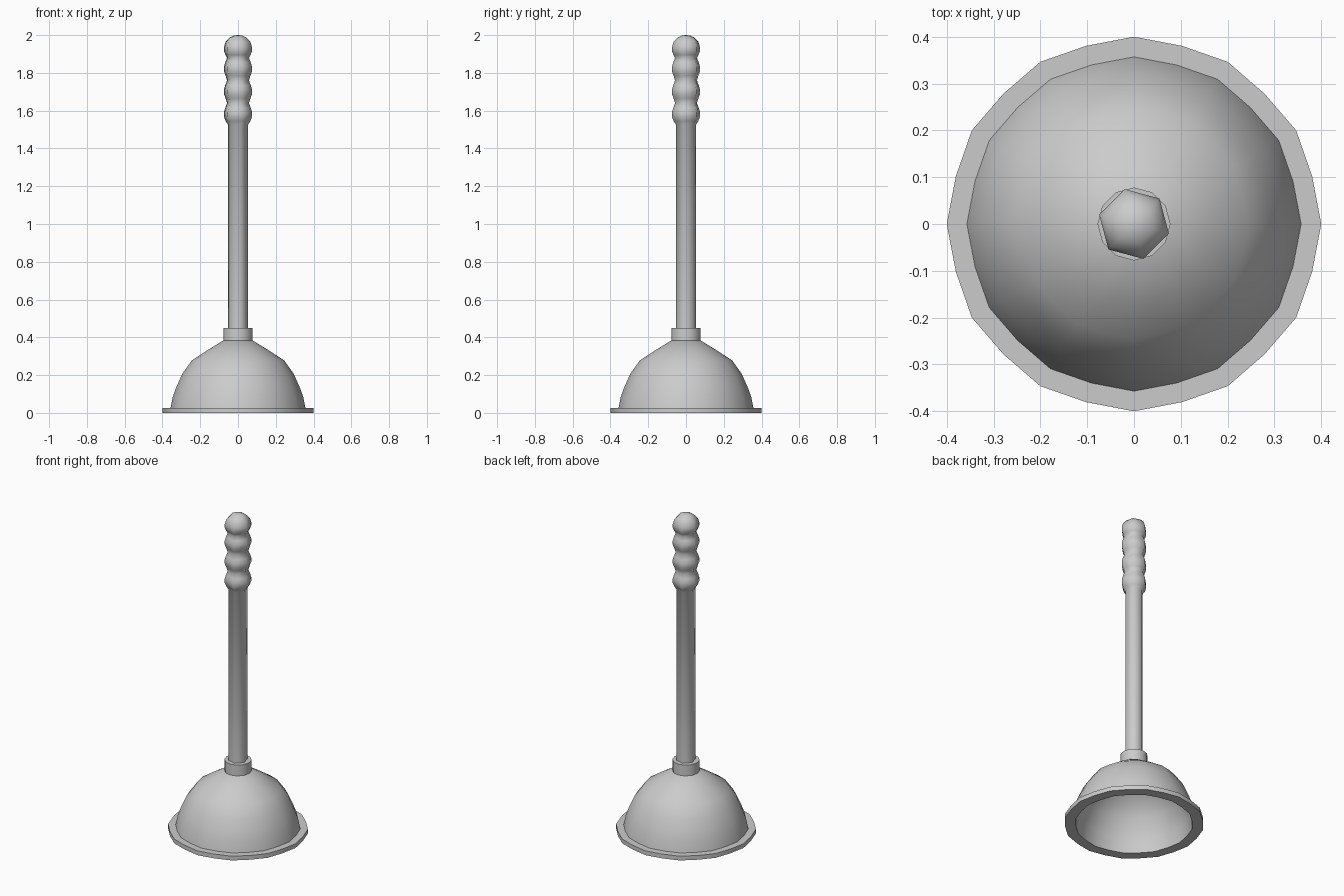
import bpy, bmesh, math

if "Cube" in bpy.data.objects:
    bpy.data.objects.remove(bpy.data.objects["Cube"])


def lathe(name, profile, sides, turn=0.0, mid_scale=1.0, closed=False, angle=50):
    """Spin an (r, z) profile about z; odd columns can be pulled in slightly."""
    bm = bmesh.new()
    rings = []
    for r, z in profile:
        if r == 0:
            rings.append([bm.verts.new((0, 0, z))] * sides)
            continue
        ring = []
        for i in range(sides):
            a = turn + 2 * math.pi * i / sides
            k = r * (mid_scale if i % 2 else 1.0)
            ring.append(bm.verts.new((k * math.cos(a), k * math.sin(a), z)))
        rings.append(ring)
    pairs = list(zip(rings, rings[1:]))
    if closed:
        pairs.append((rings[-1], rings[0]))
    for lo, hi in pairs:
        for i in range(sides):
            j = (i + 1) % sides
            corners = list(dict.fromkeys((lo[i], lo[j], hi[j], hi[i])))
            if len(corners) > 2:
                bm.faces.new(corners)
    bmesh.ops.recalc_face_normals(bm, faces=bm.faces)
    mesh = bpy.data.meshes.new(name)
    bm.to_mesh(mesh)
    bm.free()
    ob = bpy.data.objects.new(name, mesh)
    bpy.context.collection.objects.link(ob)
    bpy.ops.object.select_all(action='DESELECT')
    ob.select_set(True)
    bpy.context.view_layer.objects.active = ob
    bpy.ops.object.shade_smooth_by_angle(angle=math.radians(angle))
    return ob


# Hollow rubber cup: rim, outer dome, then inner dome back down
lathe("rubber_cup", [
    (0.40, 0.0), (0.40, 0.027), (0.357, 0.027), (0.344, 0.09), (0.325, 0.14),
    (0.295, 0.207), (0.245, 0.277), (0.165, 0.330), (0.08, 0.382), (0, 0.382),
    (0, 0.362), (0.075, 0.360), (0.155, 0.311), (0.231, 0.260),
    (0.277, 0.195), (0.306, 0.132), (0.324, 0.085), (0.337, 0.0),
], 24, mid_scale=0.985, closed=True)

# Collar joining cup and handle
lathe("collar", [(0, 0.375), (0.078, 0.375), (0.078, 0.45), (0, 0.45)], 12)

# Six-sided handle with a rippled grip and rounded end
profile = [(0, 0.44), (0.055, 0.44), (0.055, 1.525)]
for z in (1.58, 1.70, 1.82):
    profile += [(0.068, z - 0.035), (0.077, z - 0.012), (0.077, z + 0.012),
                (0.070, z + 0.035), (0.060, z + 0.06)]
profile += [(0.069, 1.895), (0.077, 1.915), (0.077, 1.935), (0.068, 1.965),
            (0.045, 1.988), (0.02, 1.998), (0, 2.0)]
lathe("handle", profile, 6, turn=math.radians(45), angle=70)
